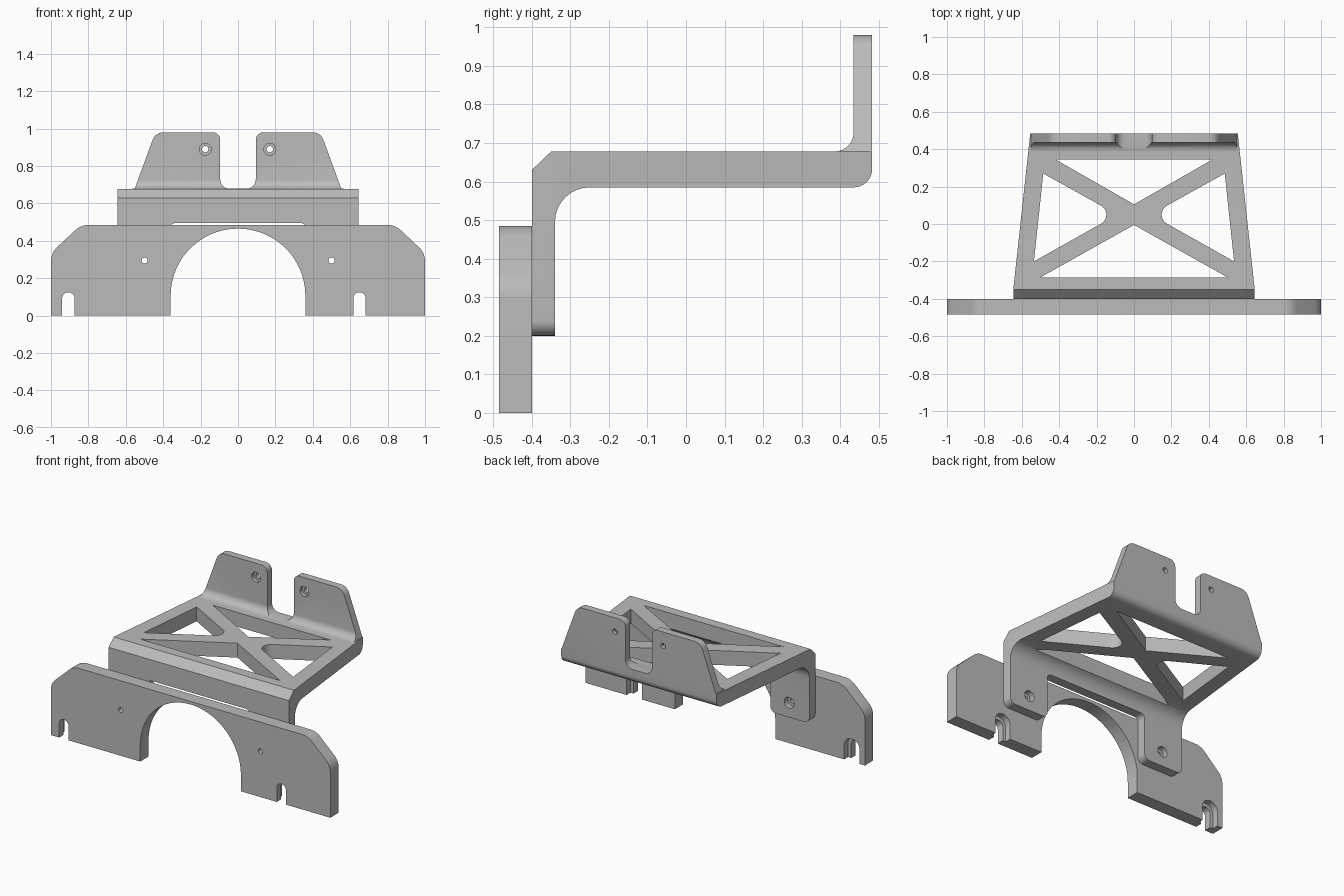
import bpy, bmesh, math
from mathutils import Vector

cube = bpy.data.objects.get("Cube")
if cube:
    bpy.data.objects.remove(cube, do_unlink=True)

grey = bpy.data.materials.new("plain_grey")
grey.use_nodes = True
COLOUR = (0.5, 0.5, 0.5, 1)
grey.diffuse_color = COLOUR
grey.node_tree.nodes["Principled BSDF"].inputs["Base Color"].default_value = COLOUR


def rounded(corners):
    """Outline from (u, v) or (u, v, radius) corners; radius gives a fillet."""
    out = []
    for i, c in enumerate(corners):
        p = Vector(c[:2])
        if len(c) == 2:
            out.append(p)
            continue
        r = c[2]
        a = (Vector(corners[i - 1][:2]) - p).normalized()
        b = (Vector(corners[(i + 1) % len(corners)][:2]) - p).normalized()
        half = a.angle(b) / 2
        centre = p + (a + b).normalized() * (r / math.sin(half))
        start = p + a * (r / math.tan(half)) - centre
        sweep = start.angle_signed(p + b * (r / math.tan(half)) - centre)
        steps = 24 if r > 0.2 else 8
        for k in range(steps + 1):
            t = -sweep * k / steps
            out.append(centre + Vector((start.x * math.cos(t) - start.y * math.sin(t),
                                        start.x * math.sin(t) + start.y * math.cos(t))))
    return [p for i, p in enumerate(out) if (p - out[i - 1]).length > 1e-4]


def mirrored(half):
    """Complete a half outline by mirroring it across u = 0."""
    return half + [(-c[0],) + tuple(c[1:]) for c in reversed(half)]


def prism(name, corners, axis, lo, hi):
    """Extrude an outline along an axis."""
    place = {"x": lambda p, t: (t, p.x, p.y),
             "y": lambda p, t: (p.x, t, p.y),
             "z": lambda p, t: (p.x, p.y, t)}[axis]
    pts = rounded(corners)
    bm = bmesh.new()
    ends = [[bm.verts.new(place(p, t)) for p in pts] for t in (lo, hi)]
    bm.faces.new(ends[0])
    bm.faces.new(ends[1])
    n = len(pts)
    for i in range(n):
        j = (i + 1) % n
        bm.faces.new((ends[0][i], ends[0][j], ends[1][j], ends[1][i]))
    bmesh.ops.recalc_face_normals(bm, faces=bm.faces)
    mesh = bpy.data.meshes.new(name)
    bm.to_mesh(mesh)
    bm.free()
    mesh.materials.append(grey)
    ob = bpy.data.objects.new(name, mesh)
    bpy.context.collection.objects.link(ob)
    return ob


def disc(x, z, r):
    return [(x + r * math.cos(k * math.tau / 24), z + r * math.sin(k * math.tau / 24))
            for k in range(24)]


def carve(ob, cutter, operation="DIFFERENCE"):
    """Apply a boolean and discard the cutter."""
    mod = ob.modifiers.new("carve", "BOOLEAN")
    mod.operation, mod.solver, mod.object = operation, "EXACT", cutter
    bpy.context.view_layer.objects.active = ob
    bpy.ops.object.modifier_apply(modifier=mod.name)
    bpy.data.objects.remove(cutter, do_unlink=True)


def smooth(ob):
    bpy.ops.object.select_all(action="DESELECT")
    ob.select_set(True)
    bpy.context.view_layer.objects.active = ob
    bpy.ops.object.shade_smooth_by_angle(angle=math.radians(30))


def slot(x, w, top):
    return [(x - w, 0), (x - w, top, w * 0.99), (x + w, top, w * 0.99), (x + w, 0)]


# Front plate: arch and two open slots are part of the outline
SLOTS = (-0.907, 0.65)
FRONT, JOINT = -0.485, -0.4
outline = [(-1, 0), (-1, 0.335, 0.1), (-0.84, 0.485, 0.1),
           (0.84, 0.485, 0.1), (1, 0.335, 0.1), (1, 0)]
outline += list(reversed(slot(SLOTS[1], 0.033, 0.125)))
outline += [(0.36, 0), (0.36, 0.465, 0.359), (-0.36, 0.465, 0.359), (-0.36, 0)]
outline += list(reversed(slot(SLOTS[0], 0.033, 0.125)))
plate = prism("front_plate", outline, "y", FRONT, JOINT)
for x in SLOTS:
    recess = slot(x, 0.055, 0.147)
    recess[0], recess[3] = (x - 0.055, -0.1), (x + 0.055, -0.1)
    carve(plate, prism("slot_recess", recess, "y", -0.44, -0.3))
for x in (-0.5, 0.5):
    carve(plate, prism("screw_hole", disc(x, 0.295, 0.016), "y", -0.6, -0.3))

# Bent bracket: side profile trimmed by its plan and its front outline
profile = [(-0.4, 0.1), (-0.4, 0.63), (-0.35, 0.678), (0.435, 0.678, 0.05),
           (0.435, 1.1), (0.483, 1.1), (0.483, 0.585, 0.048),
           (-0.34, 0.585, 0.09), (-0.34, 0.1)]
bracket = prism("bent_bracket", profile, "x", -0.8, 0.8)
plan = mirrored([(0.645, -0.5), (0.645, -0.345), (0.553, 0.5)])
carve(bracket, prism("plan_trim", plan, "z", -0.1, 1.3), "INTERSECT")
face = mirrored([(0.095, 0.679, 0.05), (0.095, 0.98, 0.04), (0.442, 0.98, 0.06),
                 (0.552, 0.679), (0.8, 0.679), (0.8, 0.4), (0.645, 0.4),
                 (0.645, 0.2, 0.04), (0.365, 0.2, 0.04), (0.365, 0.495, 0.03)])
carve(bracket, prism("face_trim", face, "y", -0.7, 0.7), "INTERSECT")

# Truss windows leaving an X of braces
windows = [[(-0.5, -0.285), (0.5, -0.285), (0, -0.005)],
           [(-0.42, 0.345), (0.42, 0.345), (0, 0.105)]]
for s in (-1, 1):
    windows.append([(s * 0.485, 0.27), (s * 0.535, -0.2), (s * 0.09, 0.05, 0.055)])
for w in windows:
    carve(bracket, prism("window", w, "z", 0.5, 0.8))

# Leg holes and counterbored tab holes
for x in (-0.5, 0.5):
    carve(bracket, prism("leg_hole", disc(x, 0.295, 0.035), "y", -0.375, -0.2))
    carve(bracket, prism("leg_bore", disc(x, 0.295, 0.016), "y", -0.5, -0.3))
for x in (-0.175, 0.17):
    carve(bracket, prism("tab_hole", disc(x, 0.89, 0.017), "y", 0.3, 0.6))
    carve(bracket, prism("tab_bore", disc(x, 0.89, 0.032), "y", 0.3, 0.458))

smooth(plate)
smooth(bracket)
